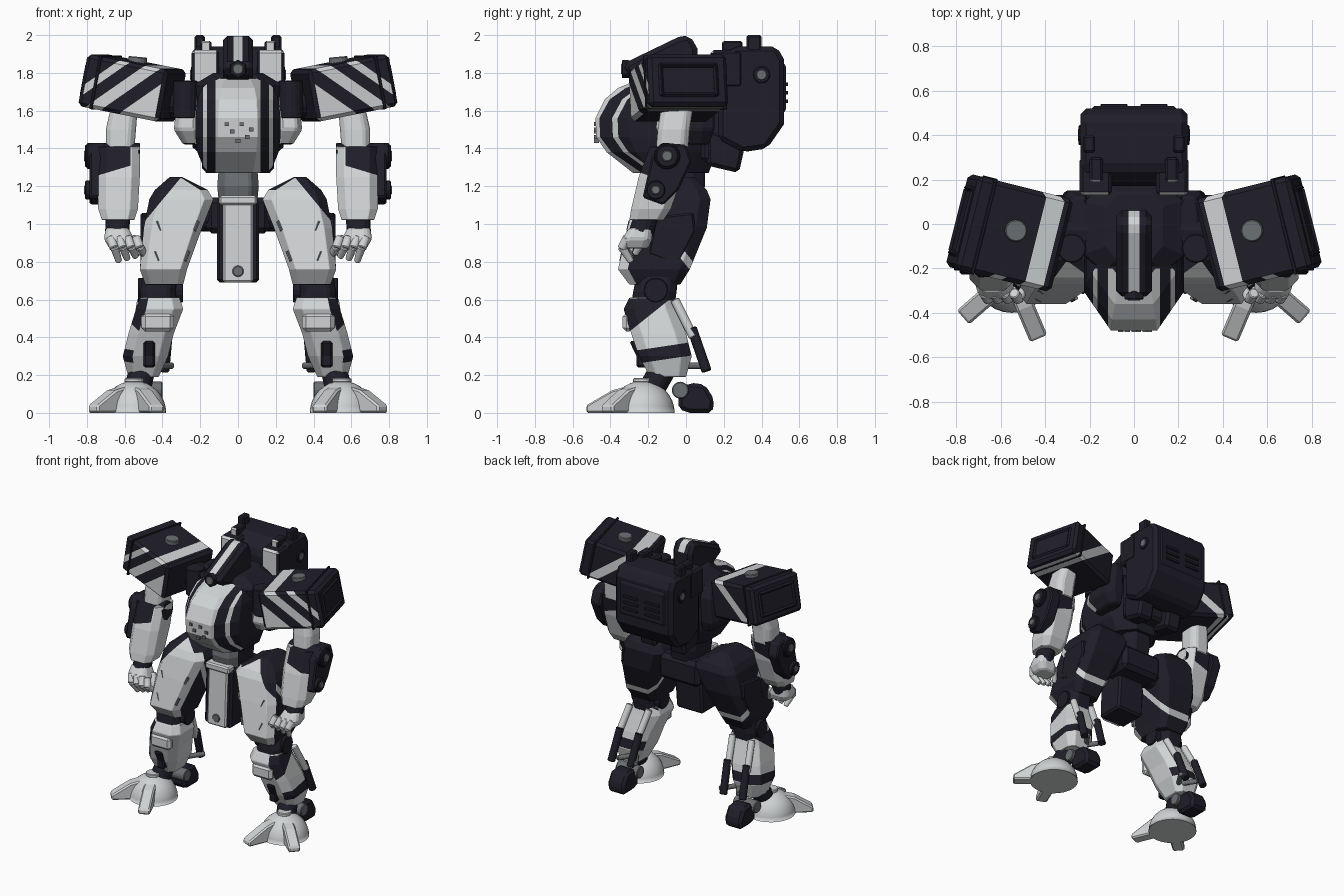
import bpy, bmesh, math
from mathutils import Matrix, Vector

cube = bpy.data.objects.get("Cube")
if cube:
    bpy.data.objects.remove(cube, do_unlink=True)


def material(name, colour):
    mat = bpy.data.materials.new(name)
    mat.use_nodes = True
    mat.diffuse_color = (*colour, 1)
    for node in mat.node_tree.nodes:
        if node.type == 'BSDF_PRINCIPLED':
            node.inputs["Base Color"].default_value = (*colour, 1)
            node.inputs["Roughness"].default_value = .7
    return mat


PALETTE = [material("pale grey armour", (.63, .65, .66)),
           material("dark navy armour", (.014, .013, .022)),
           material("mid grey metal", (.15, .16, .17))]
PALE, DARK, GREY = range(len(PALETTE))


def finish(name, bm, colour, cuts=(), matrix=None, mirror=True, bevel=.01, smooth=False):
    """Cut along planes, colour by index or rule, then add mirror and bevel."""
    bmesh.ops.recalc_face_normals(bm, faces=bm.faces[:])
    for normal, offsets in cuts:
        normal = Vector(normal)
        for offset in offsets:
            geom = bm.verts[:] + bm.edges[:] + bm.faces[:]
            bmesh.ops.bisect_plane(bm, geom=geom, plane_no=normal,
                                   plane_co=normal * offset / normal.length_squared)
    bm.normal_update()
    for face in bm.faces:
        rule = colour
        face.material_index = rule(face.calc_center_median(), face.normal) if callable(rule) else rule
        face.smooth = smooth
    if matrix:
        bm.transform(matrix)
    mesh = bpy.data.meshes.new(name)
    bm.to_mesh(mesh)
    bm.free()
    for mat in PALETTE:
        mesh.materials.append(mat)
    ob = bpy.data.objects.new(name, mesh)
    bpy.context.collection.objects.link(ob)
    if bevel:
        mod = ob.modifiers.new("Bevel", 'BEVEL')
        mod.width, mod.segments, mod.angle_limit = bevel, 1, math.radians(35)
    if mirror:
        ob.modifiers.new("Mirror", 'MIRROR').use_mirror_merge = False
    return ob


def skin(bm, rings):
    rings = [[bm.verts.new(p) for p in ring] for ring in rings]
    for low, high in zip(rings, rings[1:]):
        for i in range(len(low)):
            j = (i + 1) % len(low)
            bm.faces.new((low[i], low[j], high[j], high[i]))
    bm.faces.new(rings[0])
    bm.faces.new(rings[-1])


def loft(name, sections, colour, chamfer=.2, **options):
    """Stack of chamfered rectangles, each (z, x0, x1, y0, y1)."""
    rings = []
    for z, x0, x1, y0, y1 in sections:
        a, b = (x1 - x0) * chamfer, (y1 - y0) * chamfer
        rings.append([(x0 + a, y0, z), (x1 - a, y0, z), (x1, y0 + b, z), (x1, y1 - b, z),
                      (x1 - a, y1, z), (x0 + a, y1, z), (x0, y1 - b, z), (x0, y0 + b, z)])
    bm = bmesh.new()
    skin(bm, rings)
    return finish(name, bm, colour, **options)


def prism(name, profile, x0, x1, colour, **options):
    """Side profile of (y, z) points extruded across x."""
    bm = bmesh.new()
    skin(bm, [[(x, y, z) for y, z in profile] for x in (x0, x1)])
    return finish(name, bm, colour, **options)


def box(name, x0, x1, y0, y1, z0, z1, colour, **options):
    return prism(name, [(y0, z0), (y1, z0), (y1, z1), (y0, z1)], x0, x1, colour, **options)


def rod(name, start, end, radius, colour, tip=None, sides=16, **options):
    start, end = Vector(start), Vector(end)
    axis = end - start
    bm = bmesh.new()
    bmesh.ops.create_cone(bm, cap_ends=True, segments=sides, radius1=radius,
                          radius2=radius if tip is None else tip, depth=axis.length)
    turn = axis.to_track_quat('Z', 'Y').to_matrix().to_4x4()
    options.setdefault("bevel", .005)
    return finish(name, bm, colour, matrix=Matrix.Translation((start + end) / 2) @ turn, **options)


# Feet: domed hub, two splayed toes and a dark heel
bm = bmesh.new()
bmesh.ops.create_uvsphere(bm, u_segments=28, v_segments=16, radius=.17)
bmesh.ops.bisect_plane(bm, geom=bm.verts[:] + bm.edges[:] + bm.faces[:],
                       plane_co=(0, 0, 0), plane_no=(0, 0, -1), clear_outer=True)
bmesh.ops.holes_fill(bm, edges=bm.edges[:])
finish("foot_dome", bm, PALE, matrix=Matrix.Translation((.55, -.23, 0)), bevel=0, smooth=True)
for name, angle, reach in (("outer_toe", 49, .29), ("inner_toe", -23, .31)):
    turn = Matrix.Translation((.55, -.23, 0)) @ Matrix.Rotation(math.radians(angle), 4, 'Z')
    prism(name, [(-.08, 0), (-reach, 0), (-reach, .04), (-.16, .12), (-.08, .14)],
          -.042, .042, PALE, matrix=turn)
rod("foot_cap", (.55, -.23, .16), (.55, -.23, .185), .05, PALE)
prism("heel", [(-.04, .02), (.02, 0), (.14, 0), (.15, .07), (.1, .15), (.02, .16), (-.04, .12)],
      .42, .56, DARK, bevel=.02)
rod("heel_axle", (.4, -.03, .12), (.58, -.03, .12), .045, GREY)
rod("ankle", (.5, -.1, .27), (.53, -.18, .13), .07, DARK)


# Shins, with a dark slanted band and dark upper rear
def shin_colour(c, n):
    side = n.x > .3 or n.y > .3
    band = .3 < c.z - c.y * .15 < .37
    return DARK if side and (band or c.z - c.y * .8 > .67) else PALE


loft("shin", [(.19, .42, .58, -.19, 0), (.3, .37, .61, -.25, .03), (.42, .34, .58, -.29, 0),
              (.55, .29, .54, -.33, -.05), (.61, .31, .52, -.3, -.07)], shin_colour,
     cuts=[((0, -.15, 1), (.3, .37)), ((0, -.8, 1), (.67,))])
box("shin_front_ridge", .34, .51, -.335, -.28, .43, .53, PALE, bevel=.02)
prism("shin_patch", [(-.262, .24), (-.262, .3), (-.3, .38), (-.2, .38), (-.2, .24)], .44, .5, DARK)
for offset in (-.08, .08):
    x = .43 + offset
    rod("piston_sleeve", (x, -.06, .6), (x + .03, .04, .4), .024, PALE)
    rod("piston_rod", (x + .02, .03, .45), (x + .04, .11, .22), .027, DARK)
    rod("piston_foot", (x, .1, .25), (x - offset, -.02, .25), .018, GREY)

# Knees
rod("knee_axle", (.29, -.16, .65), (.53, -.16, .65), .065, DARK)
loft("knee_block", [(.57, .32, .51, -.29, -.06), (.64, .33, .52, -.28, -.05),
                    (.74, .32, .5, -.26, -.04)], DARK)


# Thighs: pale front armour, dark sides with a pale diagonal stripe
def thigh_colour(c, n):
    if n.y < -.45:
        return DARK if c.x * .77 + c.z * .64 > 1.03 else PALE
    return PALE if .485 < c.y * .78 + c.z * .62 < .525 and n.z < .6 else DARK


loft("thigh", [(.68, .29, .49, -.3, -.03), (.76, .27, .52, -.36, .02), (.98, .19, .5, -.31, .11),
               (1.13, .13, .47, -.27, .13), (1.18, .16, .44, -.24, .11),
               (1.25, .3, .36, -.16, .04)], thigh_colour, chamfer=.14,
     cuts=[((.77, 0, .64), (1.03,)), ((0, .78, .62), (.485, .525))])
for x, z, lean in ((.23, .99, -.02), (.41, .99, .02), (.28, .83, -.02), (.42, .83, .02)):
    y = -.36 + (z - .76) * .23
    rod("thigh_slot", (x, y, z - .025), (x + lean, y + .011, z + .025), .009, GREY, sides=6, bevel=0)
prism("thigh_side_plate", [(-.2, .84), (-.04, .78), (.05, .96), (.04, 1.06), (-.16, 1.04)],
      .46, .515, DARK)
rod("hip_axle", (.05, -.04, 1.05), (.25, -.04, 1.05), .09, DARK)

# Pelvis, waist and hanging centre guard
loft("waist", [(1.1, -.1, .1, -.2, .08), (1.2, -.11, .11, -.22, .1), (1.32, -.1, .1, -.2, .1)],
     lambda c, n: GREY if n.y < -.5 else DARK, mirror=False)
box("pelvis", -.17, .17, -.14, .1, .95, 1.14, DARK, mirror=False, bevel=.03)
prism("centre_guard", [(-.25, .69), (-.04, .69), (-.02, .9), (-.06, 1.12), (-.23, 1.12)],
      -.112, .112, DARK, mirror=False, bevel=.015)
prism("centre_guard_plate", [(-.262, .69), (-.24, .69), (-.22, 1.13), (-.242, 1.13)],
      -.08, .08, PALE, mirror=False)
box("centre_guard_top", -.1, .1, -.255, -.18, 1.1, 1.15, PALE, mirror=False)
rod("guard_bolt", (0, -.25, .75), (0, -.267, .75), .03, GREY, mirror=False)


# Cockpit torso with pale centre panel and thin side stripes
def torso_colour(c, n):
    x = abs(c.x)
    front = c.y < -.2 and n.y < -.1
    return PALE if front and (x < .118 or .165 < x < .185) else DARK


loft("torso", [(1.27, -.17, .17, -.28, .12), (1.38, -.215, .215, -.42, .16),
               (1.46, -.225, .225, -.475, .17), (1.56, -.225, .225, -.48, .17),
               (1.66, -.215, .215, -.43, .17), (1.72, -.19, .19, -.36, .15),
               (1.77, -.14, .14, -.24, .1)], torso_colour, chamfer=.27, mirror=False, bevel=.006,
     cuts=[((1, 0, 0), (-.185, -.165, -.118, .118, .165, .185)), ((0, 1, 0), (-.2,))])
for x, z in ((-.06, 1.53), (.02, 1.53), (.07, 1.5), (-.03, 1.49), (.05, 1.46), (0, 1.44)):
    box("sensor", x - .012, x + .012, -.486, -.46, z - .01, z + .01, GREY, mirror=False, bevel=0)
loft("collar", [(1.66, -.22, .22, -.2, .16), (1.74, -.23, .23, -.22, .18),
                (1.8, -.13, .13, -.16, .14)], DARK, mirror=False)

# Sloping head with centre stripe and round eye
prism("head", [(.06, 1.76), (.06, 1.93), (.02, 2), (-.04, 1.99), (-.33, 1.85), (-.32, 1.8),
               (-.22, 1.75)], -.08, .08,
      lambda c, n: PALE if abs(c.x) < .025 and n.z > .3 else DARK,
      cuts=[((1, 0, 0), (-.025, .025))], mirror=False, bevel=.025)
rod("eye_ring", (0, -.3, 1.82), (0, -.34, 1.82), .05, DARK, sides=6, mirror=False)
rod("eye", (0, -.3, 1.82), (0, -.345, 1.82), .03, GREY, mirror=False)

# Chest sides and shoulder joints
loft("chest_side", [(1.42, .2, .29, -.1, .12), (1.5, .2, .34, -.16, .15),
                    (1.68, .2, .32, -.14, .15), (1.75, .2, .29, -.1, .12)],
     lambda c, n: PALE if n.y < -.3 and c.z < 1.68 else DARK)
rod("shoulder_axle", (.2, -.03, 1.66), (.5, -.03, 1.66), .095, DARK)
rod("shoulder_knuckle", (.28, -.11, 1.56), (.28, -.11, 1.76), .065, DARK)

# Large tilted shoulder boxes with diagonal stripes
tilt = (Matrix.Translation((.56, -.04, 1.72)) @ Matrix.Rotation(math.radians(14), 4, 'Z')
        @ Matrix.Rotation(math.radians(-11), 4, 'Y'))


def shoulder_colour(c, n):
    u = (c.x + c.z) * .7
    front = n.y < -.5
    return PALE if abs(u) < .03 or front and (.09 < u < .13 or u < -.1) else DARK


box("shoulder_box", -.225, .225, -.215, .215, -.14, .14, shoulder_colour, matrix=tilt, bevel=.02,
    cuts=[((.7, 0, .7), (-.1, -.03, .03, .09, .13))])
box("shoulder_rim", .14, .155, -.222, .222, -.143, .147, DARK, matrix=tilt, bevel=.003)
for z in (-.08, .08):
    box("shoulder_side_bar", .21, .237, -.15, .15, z - .012, z + .012, DARK, matrix=tilt)
for y in (-.15, .15):
    box("shoulder_side_post", .21, .237, y - .012, y + .012, -.09, .09, DARK, matrix=tilt)
rod("shoulder_vent", (.535, -.03, 1.83), (.53, -.03, 1.885), .05, GREY)

# Arms
loft("upper_arm", [(1.38, .55, .7, -.16, .01), (1.5, .54, .7, -.15, .02), (1.63, .53, .67, -.13, .04)],
     PALE)
rod("elbow", (.52, -.1, 1.36), (.8, -.1, 1.36), .07, DARK)
loft("forearm", [(1.02, .55, .72, -.3, -.12), (1.08, .53, .74, -.29, -.08),
                 (1.25, .52, .74, -.25, -.02), (1.41, .52, .74, -.19, .01)],
     lambda c, n: DARK if c.z + c.x * .3 > 1.48 and (n.x > .3 or c.x > .57) else PALE,
     cuts=[((.3, 0, 1), (1.48,)), ((1, 0, 0), (.57,))])
prism("forearm_guard", [(-.18, 1.36), (-.13, 1.43), (0, 1.42), (.03, 1.33), (-.04, 1.18),
                        (-.12, 1.1), (-.23, 1.14)], .7, .785, DARK)
for y, z, radius in ((-.1, 1.36, .06), (-.16, 1.18, .05)):
    rod("forearm_disc", (.75, y, z), (.81, y, z), radius, DARK)
    rod("forearm_hub", (.75, y, z), (.815, y, z), radius * .5, GREY)
rod("wrist", (.635, -.21, 1.04), (.64, -.24, .95), .065, DARK)

# Hands with slightly curled fingers
loft("palm", [(.87, .54, .68, -.33, -.2), (.92, .55, .71, -.34, -.18), (.98, .58, .7, -.3, -.18)], PALE)
for i in range(4):
    x, drop = .675 - .045 * i, .012 * i
    rod("finger", (x, -.31, .93), (x - .02, -.34, .87), .026, PALE, sides=8)
    rod("fingertip", (x - .02, -.34, .88), (x - .045, -.29, .8 + drop), .025, PALE, tip=.018, sides=8)
rod("thumb", (.56, -.22, .93), (.51, -.27, .84), .025, PALE, tip=.018, sides=8)

# Backpack with lower nozzles, vents and front pods
prism("backpack", [(.17, 1.45), (.3, 1.38), (.43, 1.4), (.52, 1.53), (.52, 1.87), (.48, 1.94),
                   (.25, 1.94), (.17, 1.85)], -.24, .24, DARK, mirror=False, bevel=.025)
box("backpack_link", -.18, .18, .08, .24, 1.33, 1.75, DARK, mirror=False, bevel=.02)
prism("nozzle", [(.11, 1.31), (.28, 1.27), (.32, 1.45), (.11, 1.5)], .06, .19, DARK, bevel=.02)
prism("backpack_cover", [(.5, 1.58), (.53, 1.6), (.53, 1.84), (.5, 1.86)], -.19, .19, DARK, mirror=False)
for i in range(3):
    z = 1.65 + .045 * i
    box("back_vent", .03, .15, .52, .54, z - .01, z + .01, DARK, bevel=.003)
rod("backpack_disc", (.22, .4, 1.79), (.25, .4, 1.79), .045, DARK)
rod("backpack_hub", (.22, .4, 1.79), (.253, .4, 1.79), .03, GREY)
box("front_pod", .1, .245, .13, .3, 1.72, 1.92, lambda c, n: PALE if n.y < -.5 else DARK, bevel=.015)
box("short_mast", .14, .2, .19, .3, 1.9, 1.97, lambda c, n: PALE if n.y < -.5 else DARK)
box("tall_mast", .175, .23, .32, .4, 1.9, 2, DARK)
